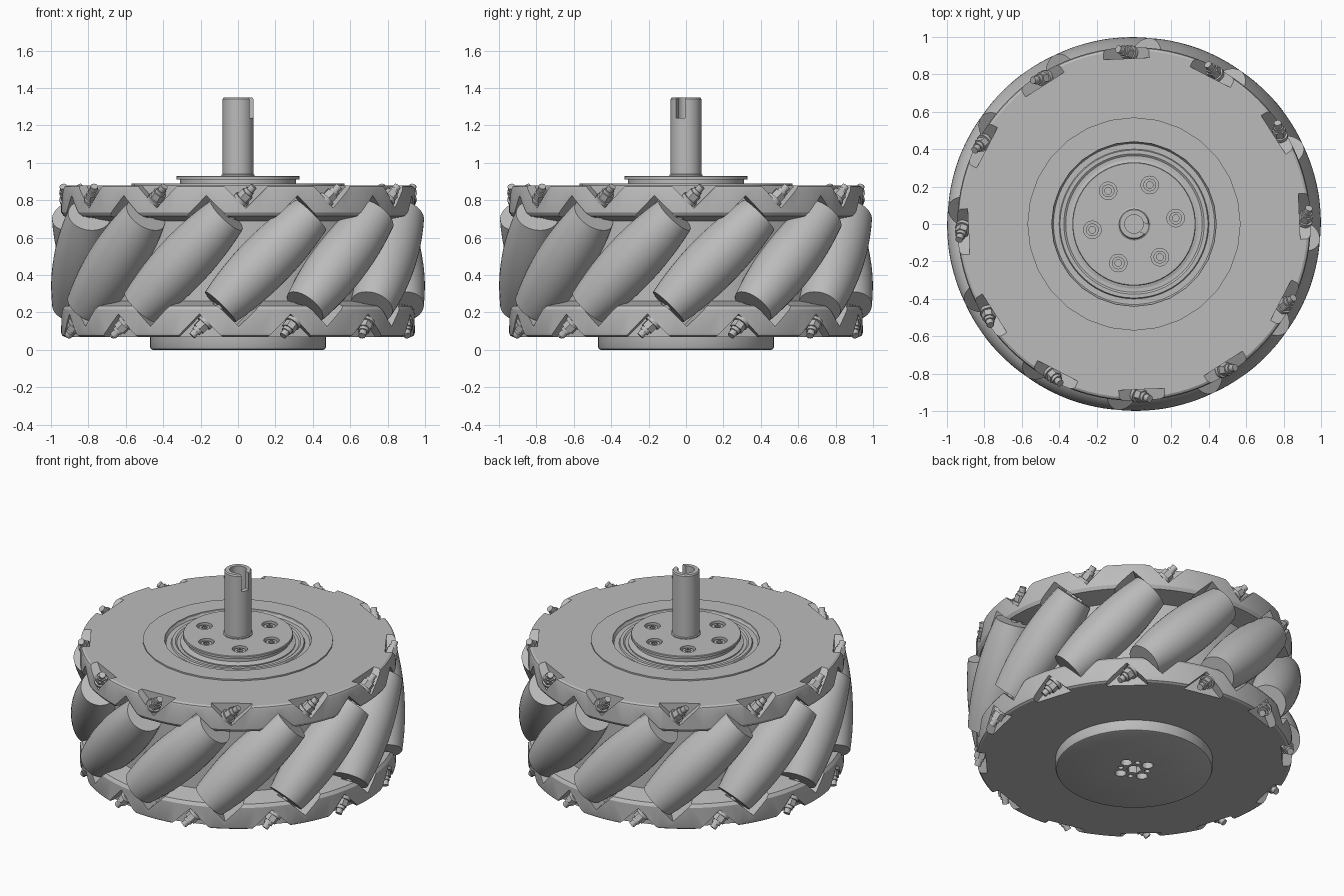
import bpy
import bmesh
from math import pi, radians, cos, sin
from mathutils import Matrix, Vector

cube = bpy.data.objects.get("Cube")
if cube:
    bpy.data.objects.remove(cube, do_unlink=True)

grey = bpy.data.materials.new("light_grey_metal")
grey.use_nodes = True
grey.diffuse_color = (0.5, 0.5, 0.5, 1)
grey.node_tree.nodes["Principled BSDF"].inputs["Base Color"].default_value = (0.5, 0.5, 0.5, 1)

MID = 0.475      # height of the wheel's middle plane
COUNT = 12       # number of rollers
BOLT_TURN = radians(22.6)
FLIP = Matrix.Rotation(pi, 4, 'Y')


def finish(name, bm):
    bmesh.ops.recalc_face_normals(bm, faces=bm.faces)
    mesh = bpy.data.meshes.new(name)
    bm.to_mesh(mesh)
    bm.free()
    mesh.materials.append(grey)
    ob = bpy.data.objects.new(name, mesh)
    bpy.context.collection.objects.link(ob)
    return ob


def activate(ob):
    bpy.ops.object.select_all(action='DESELECT')
    ob.select_set(True)
    bpy.context.view_layer.objects.active = ob


def smooth(ob):
    activate(ob)
    bpy.ops.object.shade_smooth_by_angle(angle=radians(30))


def lathe(bm, profile, seg, matrix=Matrix()):
    """Spin a profile of (radius, height) points about the local z axis."""
    part = bmesh.new()
    verts = [part.verts.new((r, 0, z)) for r, z in profile]
    edges = [part.edges.new(pair) for pair in zip(verts, verts[1:])]
    bmesh.ops.spin(part, geom=verts + edges, cent=(0, 0, 0), axis=(0, 0, 1),
                   angle=2 * pi, steps=seg, use_duplicate=False)
    bmesh.ops.remove_doubles(part, verts=part.verts, dist=0.0002)
    part.transform(matrix)
    mesh = bpy.data.meshes.new("spin")
    part.to_mesh(mesh)
    part.free()
    bm.from_mesh(mesh)
    bpy.data.meshes.remove(mesh)


def cylinder(bm, r, low, high, seg, matrix=Matrix()):
    bmesh.ops.create_cone(bm, cap_ends=True, segments=seg, radius1=r, radius2=r, depth=high - low,
                          matrix=matrix @ Matrix.Translation((0, 0, (low + high) / 2)))


def box(bm, low, high, matrix=Matrix()):
    low, high = Vector(low), Vector(high)
    size = Matrix.Diagonal((*(high - low), 1))
    bmesh.ops.create_cube(bm, size=1, matrix=matrix @ Matrix.Translation((low + high) / 2) @ size)


def cut(ob, bm):
    cutter = finish("cutter", bm)
    cutter.hide_render = True
    mod = ob.modifiers.new("cut", 'BOOLEAN')
    mod.object = cutter
    mod.operation = 'DIFFERENCE'
    mod.solver = 'EXACT'
    activate(ob)
    bpy.ops.object.modifier_apply(modifier=mod.name)
    bpy.data.objects.remove(cutter, do_unlink=True)


def frame(angle, radius):
    """Local y points outward, local z runs along the 45 degree roller axis."""
    out = Vector((cos(angle), sin(angle), 0))
    side = Vector((-sin(angle), cos(angle), 0))
    axis = (side + Vector((0, 0, 1))).normalized()
    m = Matrix((out.cross(axis), out, axis)).transposed().to_4x4()
    m.translation = out * radius + Vector((0, 0, MID))
    return m


def polar(radius, degrees):
    return Matrix.Translation((radius * cos(radians(degrees)), radius * sin(radians(degrees)), 0))


angles = [radians(10 + 360 / COUNT * i) for i in range(COUNT)]

# Wheel body: two rims joined by a recessed drum
half = [(0.80, 0.215), (0.932, 0.24), (0.945, 0.26), (0.945, 0.385), (0.94, 0.398), (0.928, 0.405)]
upper = [(r, MID + h) for r, h in half]
lower = [(r, MID - h) for r, h in reversed(half)]
bm = bmesh.new()
lathe(bm, [(0, 0.07)] + lower + upper + [(0.44, 0.88), (0.43, 0.865), (0.40, 0.865),
      (0.395, 0.875), (0.375, 0.875), (0.365, 0.868), (0, 0.868)], 96)
body = finish("wheel_body", bm)

# Roller slots and bolt pockets
bm = bmesh.new()
for a in angles:
    box(bm, (-0.135, -0.04, -0.36), (0.135, 0.25, 0.36), frame(a, 0.85))
    for turn, flip in ((BOLT_TURN, Matrix()), (-BOLT_TURN, FLIP)):
        box(bm, (0.2, 0, 0.2), (0.4, 0.2, 0.4), frame(a + turn, 0.885) @ flip)
cut(body, bm)
smooth(body)

# Barrel rollers
L = 0.347
barrel = [(0, -L)]
for i in range(13):
    t = i / 6 - 1
    barrel.append((0.15 - 0.035 * t * t, L * t))
barrel.append((0, L))
bm = bmesh.new()
for a in angles:
    lathe(bm, barrel, 40, frame(a, 0.85))
smooth(finish("rollers", bm))

# Axle bolts with nuts at both ends of every roller
bm = bmesh.new()
for a in angles:
    for flip in (Matrix(), FLIP):
        m = frame(a, 0.85) @ flip
        cylinder(bm, 0.02, 0.34, 0.565, 16, m)
        cylinder(bm, 0.044, 0.455, 0.475, 20, m)
        cylinder(bm, 0.037, 0.475, 0.515, 6, m)
        cylinder(bm, 0.027, 0.515, 0.535, 16, m)
smooth(finish("axle_bolts", bm))

# Thin raised ring on the top face
bm = bmesh.new()
lathe(bm, [(0.44, 0.87), (0.57, 0.87), (0.57, 0.889), (0.44, 0.889), (0.44, 0.87)], 28)
smooth(finish("top_ring", bm))

# Hub plate with counterbored screw holes
bm = bmesh.new()
lathe(bm, [(0, 0.86), (0.345, 0.86), (0.345, 0.875), (0.31, 0.885), (0.31, 0.91),
           (0.33, 0.912), (0.33, 0.926), (0.326, 0.93), (0, 0.93)], 72)
hub = finish("hub_plate", bm)
screw_spots = [polar(0.225, 8 + 60 * i) for i in range(6)]
bm = bmesh.new()
for m in screw_spots:
    cylinder(bm, 0.047, 0.9, 1, 24, m)
cut(hub, bm)
smooth(hub)

# Hub screws with hex sockets
bm = bmesh.new()
for m in screw_spots:
    lathe(bm, [(0, 0.89), (0.034, 0.89), (0.034, 0.92), (0.018, 0.92)], 24, m)
    lathe(bm, [(0.018, 0.92), (0.018, 0.903), (0, 0.903)], 6, m)
smooth(finish("hub_screws", bm))

# Drive shaft with bore and key slot
bm = bmesh.new()
lathe(bm, [(0, 0.91), (0.088, 0.91), (0.088, 0.936), (0.082, 0.94), (0.082, 1.342),
           (0.076, 1.35), (0, 1.35)], 40)
shaft = finish("drive_shaft", bm)
bm = bmesh.new()
cylinder(bm, 0.05, 1.15, 1.45, 32)
cut(shaft, bm)
bm = bmesh.new()
box(bm, (0.02, -0.026, 1.24), (0.15, 0.026, 1.5), Matrix.Rotation(radians(-22), 4, 'Z'))
cut(shaft, bm)
smooth(shaft)

# Bottom boss with mounting holes
bm = bmesh.new()
lathe(bm, [(0, 0), (0.455, 0), (0.465, 0.004), (0.47, 0.014), (0.47, 0.08), (0, 0.08)], 72)
boss = finish("bottom_boss", bm)
bm = bmesh.new()
cylinder(bm, 0.045, -0.1, 0.06, 6)
for i in range(4):
    cylinder(bm, 0.034, -0.1, 0.05, 24, polar(0.093, 20 + 90 * i))
    cylinder(bm, 0.016, -0.1, 0.05, 16, polar(0.082, 65 + 90 * i))
cut(boss, bm)
smooth(boss)
